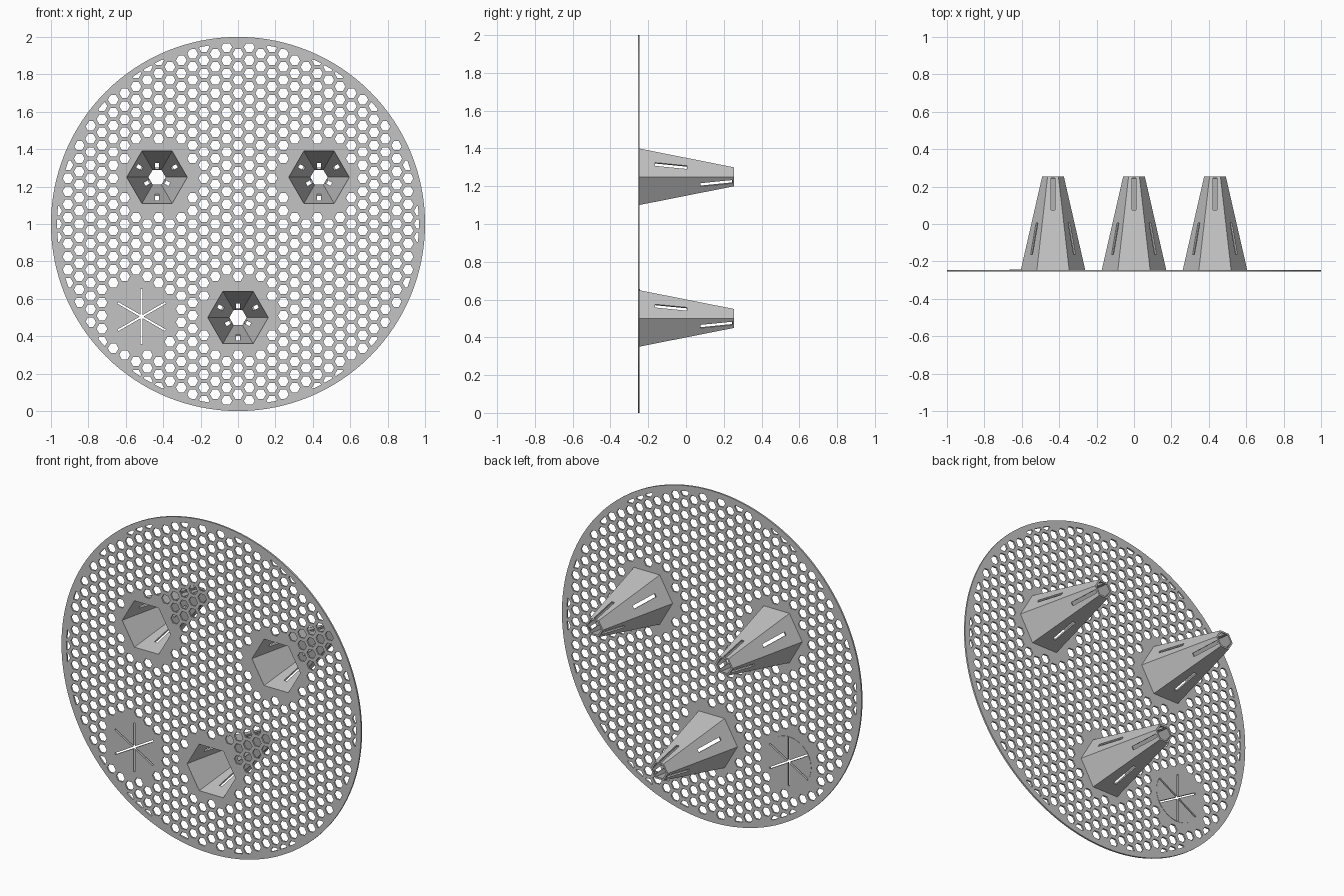
import bpy, bmesh
from math import pi, cos, sin, sqrt, radians, hypot
from mathutils import Matrix, Vector

cube = bpy.data.objects.get("Cube")
if cube:
    bpy.data.objects.remove(cube, do_unlink=True)

FRONT, BACK, TIP = -0.255, -0.245, 0.255
CONES = [(-0.433, 1.25), (0.433, 1.25), (0.0, 0.5)]
STAR = (-0.515, 0.505)
TO_CORNER = 2 / sqrt(3)          # hexagon apothem to corner radius

grey = bpy.data.materials.new("plain grey")
grey.use_nodes = True
colour = (0.55, 0.55, 0.55, 1)
grey.diffuse_color = colour
grey.node_tree.nodes["Principled BSDF"].inputs["Base Color"].default_value = colour


def ring(bm, centre, radius, y, sides):
    x, z = centre
    return [bm.verts.new((x + radius * cos(2 * pi * i / sides), y,
                          z + radius * sin(2 * pi * i / sides))) for i in range(sides)]


def bridge(bm, a, b):
    for i in range(len(a)):
        j = (i + 1) % len(a)
        bm.faces.new((a[i], a[j], b[j], b[i]))


def prism(bm, centre, radius, y0, y1, sides):
    a, b = ring(bm, centre, radius, y0, sides), ring(bm, centre, radius, y1, sides)
    bridge(bm, a, b)
    bm.faces.new(a)
    bm.faces.new(b)


def finish(bm, name):
    bmesh.ops.recalc_face_normals(bm, faces=bm.faces)
    mesh = bpy.data.meshes.new(name)
    bm.to_mesh(mesh)
    bm.free()
    mesh.materials.append(grey)
    obj = bpy.data.objects.new(name, mesh)
    bpy.context.collection.objects.link(obj)
    return obj


def combine(target, tool, operation):
    """Apply a boolean and discard the tool object."""
    tool.hide_render = True
    mod = target.modifiers.new("cut", "BOOLEAN")
    mod.operation, mod.object, mod.solver = operation, tool, "MANIFOLD"
    graph = bpy.context.evaluated_depsgraph_get()
    mesh = bpy.data.meshes.new_from_object(target.evaluated_get(graph))
    target.modifiers.clear()
    target.data = mesh
    bpy.data.objects.remove(tool, do_unlink=True)


# Honeycomb cutter: whole cells, left out around the cones and the star disc
pitch, cell = 0.07, 0.025 * TO_CORNER
step = pitch * sqrt(3) / 2
bm = bmesh.new()
for col in range(-17, 18):
    for row in range(-16, 17):
        x = col * step
        z = 1 + (row + (col % 2) / 2) * pitch
        clear = all(hypot(x - cx, z - cz) > 0.2 for cx, cz in CONES + [STAR])
        if clear and hypot(x, z - 1) < 0.98:
            prism(bm, (x, z), cell, -0.3, -0.2, 6)
holes = finish(bm, "honeycomb_cutter")

# Rim keeps a solid band
bm = bmesh.new()
prism(bm, (0, 1), 0.967, -0.28, -0.22, 128)
combine(holes, finish(bm, "rim_limit"), "INTERSECT")

# Round plate with the star disc
bm = bmesh.new()
prism(bm, (0, 1), 1.0, FRONT, BACK, 128)
plate = finish(bm, "round_plate")
bm = bmesh.new()
prism(bm, STAR, 0.15, -0.25, BACK + 0.002, 48)
combine(plate, finish(bm, "star_disc"), "UNION")
combine(plate, holes, "DIFFERENCE")

# Cone mouths through the plate
bm = bmesh.new()
for c in CONES:
    prism(bm, c, 0.14 * TO_CORNER, -0.3, -0.2, 6)
combine(plate, finish(bm, "mouth_cutter"), "DIFFERENCE")

# Star slits
for angle in (30, 90, 150):
    bm = bmesh.new()
    place = (Matrix.Translation((STAR[0], -0.25, STAR[1]))
             @ Matrix.Rotation(-radians(angle), 4, "Y")
             @ Matrix.Diagonal((0.294, 0.1, 0.01, 1)))
    bmesh.ops.create_cube(bm, size=1, matrix=place)
    combine(plate, finish(bm, "slit_cutter"), "DIFFERENCE")

# Hollow hexagonal cones with slots alternating between tip and base
for name, c in zip(("right_cone", "left_cone", "lower_cone"), CONES):
    bm = bmesh.new()
    sections = [(0.15, -0.25), (0.05, TIP), (0.04, TIP), (0.14, -0.25)]
    rings = [ring(bm, c, a * TO_CORNER, y, 6) for a, y in sections]
    for i in range(4):
        bridge(bm, rings[i], rings[(i + 1) % 4])
    cone = finish(bm, name)

    bm = bmesh.new()
    for k in range(6):
        angle = radians(30 + 60 * k)
        mid = 0.16 if k % 2 else -0.08
        out = Vector((cos(angle), 0, sin(angle)))
        side = Vector((-sin(angle), 0, cos(angle)))
        along = (Vector((0, 1, 0)) - 0.2 * out).normalized()
        centre = Vector((c[0], mid, c[1])) + out * (0.145 - 0.2 * (mid + 0.25))
        place = Matrix((side, along, side.cross(along))).transposed().to_4x4()
        place.translation = centre
        bmesh.ops.create_cube(bm, size=1,
                              matrix=place @ Matrix.Diagonal((0.02, 0.174, 0.03, 1)))
    combine(cone, finish(bm, "slot_cutter"), "DIFFERENCE")
